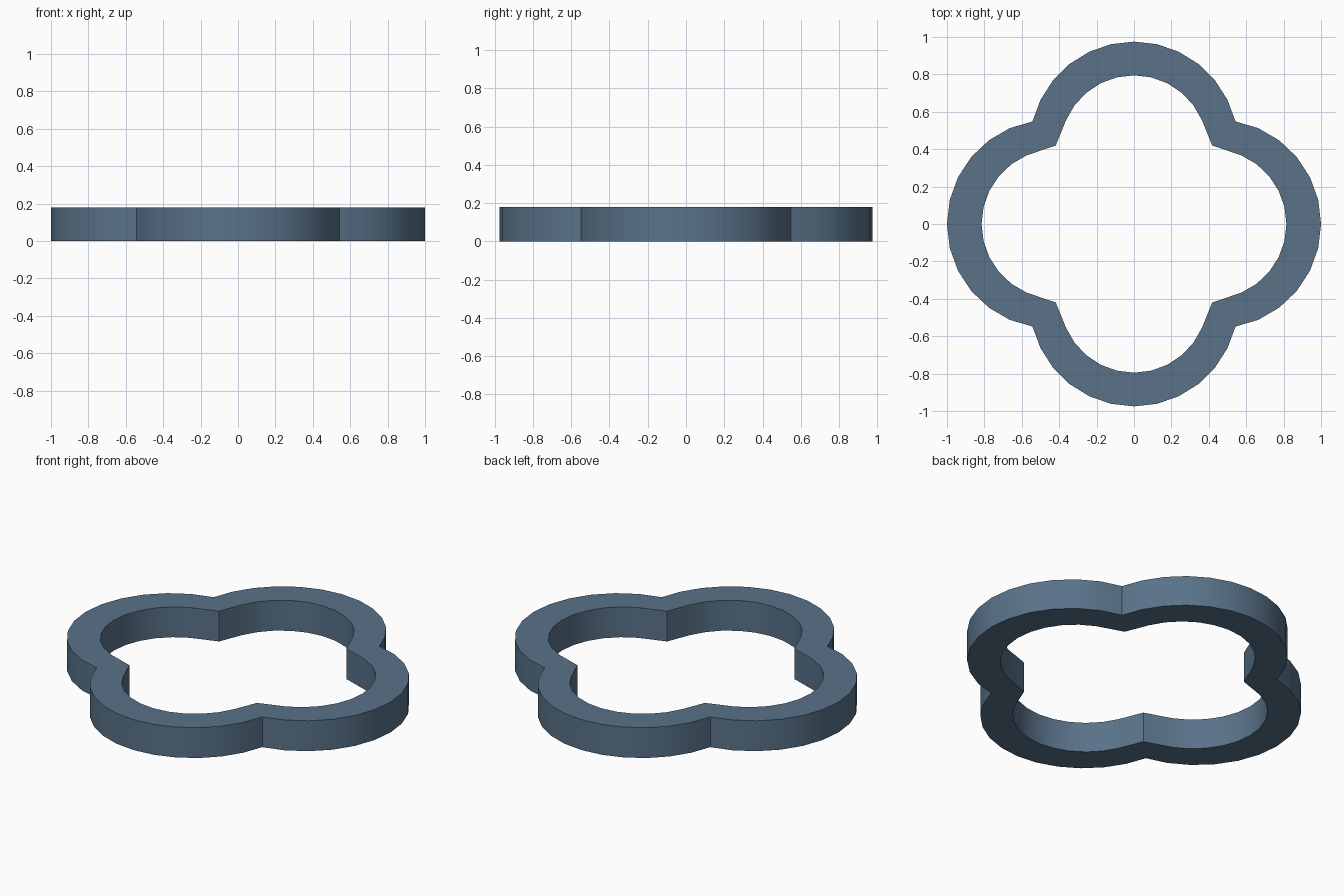
import bpy, bmesh, math

if "Cube" in bpy.data.objects:
    bpy.data.objects.remove(bpy.data.objects["Cube"])

HEIGHT = 0.18


def quarter(apex, radius, sweep, steps):
    """Points on a lobe from its apex: (distance along axis, distance across)."""
    c = apex - radius
    return [(c + radius * math.cos(sweep * i / steps),
             radius * math.sin(sweep * i / steps)) for i in range(steps + 1)]


def outline(side, end, notch):
    """Closed four-lobed loop from the half arcs of the side and end lobes."""
    q = side + [notch] + [(y, x) for x, y in reversed(end)]   # +x to +y
    q2 = [(-x, y) for x, y in reversed(q)][1:]                # +y to -x
    half = q + q2
    return half + [(x, -y) for x, y in reversed(half)][1:-1]


r = math.radians
outer = outline(quarter(1.0, 0.559, r(66.5), 5), quarter(0.975, 0.557, r(63.8), 5), (0.543, 0.548))
inner = outline(quarter(0.815, 0.40, r(66.5), 5), quarter(0.795, 0.395, r(66.6), 5), (0.418, 0.42))

# Ring: top, bottom, outer wall and inner wall
bm = bmesh.new()
loops = [[bm.verts.new((x, y, z)) for x, y in pts]
         for pts, z in ((outer, 0), (outer, HEIGHT), (inner, HEIGHT), (inner, 0))]
n = len(outer)
for k in range(4):
    a, b = loops[k], loops[(k + 1) % 4]
    for i in range(n):
        j = (i + 1) % n
        bm.faces.new((a[i], a[j], b[j], b[i]))
bmesh.ops.recalc_face_normals(bm, faces=bm.faces)
mesh = bpy.data.meshes.new("quatrefoil_ring")
bm.to_mesh(mesh)
bm.free()

ring = bpy.data.objects.new("quatrefoil_ring", mesh)
bpy.context.collection.objects.link(ring)

mat = bpy.data.materials.new("slate blue")
mat.diffuse_color = (0.10, 0.17, 0.25, 1)
mat.use_nodes = True
mat.node_tree.nodes["Principled BSDF"].inputs["Base Color"].default_value = mat.diffuse_color
mesh.materials.append(mat)

bpy.context.view_layer.objects.active = ring
ring.select_set(True)
bpy.ops.object.shade_smooth_by_angle(angle=r(30))
